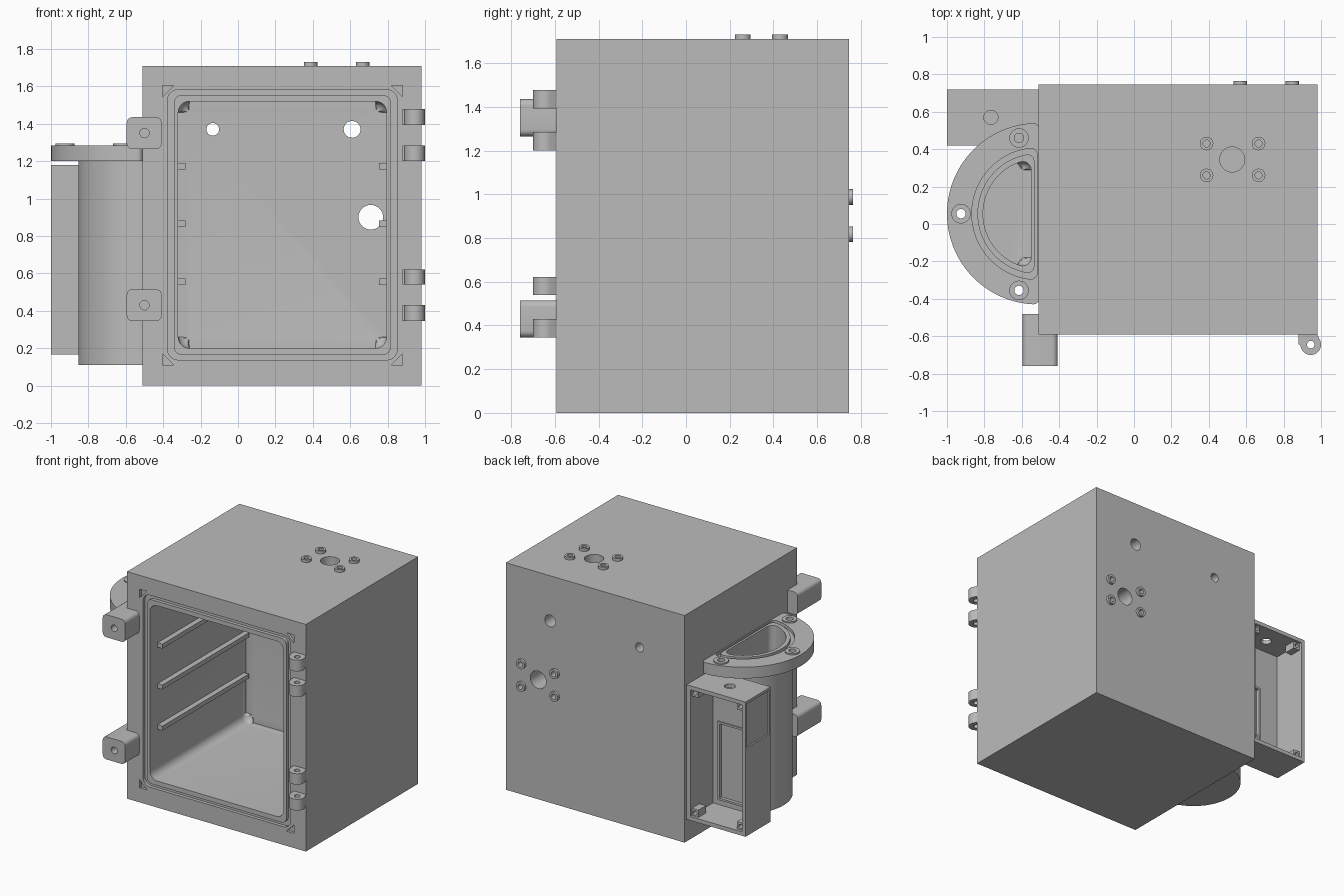
import bpy, bmesh
from math import sin, cos, pi, atan2, sqrt

if "Cube" in bpy.data.objects:
    bpy.data.objects.remove(bpy.data.objects["Cube"], do_unlink=True)

grey = bpy.data.materials.new("cast grey")
grey.use_nodes = True
grey.diffuse_color = (0.5, 0.5, 0.5, 1)
grey.node_tree.nodes["Principled BSDF"].inputs["Base Color"].default_value = (0.5, 0.5, 0.5, 1)


# ---- profiles
def arc(cx, cy, r, a0, a1, n):
    return [(cx + r * cos(a0 + (a1 - a0) * i / n), cy + r * sin(a0 + (a1 - a0) * i / n))
            for i in range(n + 1)]


def circle(cx, cy, r, n=32):
    return arc(cx, cy, r, 0, 2 * pi, n)[:-1]


def rect(x0, x1, y0, y1):
    return [(x0, y0), (x1, y0), (x1, y1), (x0, y1)]


def round_rect(x0, x1, y0, y1, r, n=6):
    pts = []
    for k, (cx, cy) in enumerate(rect(x0 + r, x1 - r, y0 + r, y1 - r)):
        pts += arc(cx, cy, r, pi + k * pi / 2, pi * 1.5 + k * pi / 2, n)
    return pts


DX, DY = -0.515, 0.055          # centre of the half-round chamber


def half_round(r, flat, f):
    """Arc closed by a flat at x = flat, with corner fillets f."""
    dx = flat - f - DX
    h = sqrt((r - f) ** 2 - dx * dx)
    a = atan2(h, dx)
    return (arc(flat - f, DY + h, f, 0, a, 6)
            + arc(DX, DY, r, a, 2 * pi - a, 48)[1:-1]
            + arc(flat - f, DY - h, f, -a, 0, 6))


# ---- solids
def place(p, t, axis):
    u, v = p
    return {"x": (t, u, v), "y": (u, t, v), "z": (u, v, t)}[axis]


def finish(name, bm):
    bmesh.ops.recalc_face_normals(bm, faces=bm.faces)
    me = bpy.data.meshes.new(name)
    bm.to_mesh(me)
    bm.free()
    me.materials.append(grey)
    ob = bpy.data.objects.new(name, me)
    bpy.context.collection.objects.link(ob)
    return ob


def prism(name, pts, axis, lo, hi, round_end=None, radius=0.05):
    bm = bmesh.new()
    a = [bm.verts.new(place(p, lo, axis)) for p in pts]
    b = [bm.verts.new(place(p, hi, axis)) for p in pts]
    caps = {"lo": bm.faces.new(a), "hi": bm.faces.new(b[::-1])}
    for i in range(len(pts)):
        j = (i + 1) % len(pts)
        bm.faces.new((a[i], b[i], b[j], a[j]))
    if round_end:
        bmesh.ops.bevel(bm, geom=list(caps[round_end].edges), offset=radius,
                        segments=5, profile=0.5, affect="EDGES")
    return finish(name, bm)


def ring(name, outer, inner, axis, lo, hi):
    bm = bmesh.new()
    loops = [[bm.verts.new(place(p, t, axis)) for p in pts]
             for pts, t in ((outer, lo), (outer, hi), (inner, hi), (inner, lo))]
    for k in range(4):
        a, b = loops[k], loops[(k + 1) % 4]
        for i in range(len(a)):
            j = (i + 1) % len(a)
            bm.faces.new((a[i], a[j], b[j], b[i]))
    return finish(name, bm)


def boolean(ob, tool, op="DIFFERENCE"):
    m = ob.modifiers.new("bool", "BOOLEAN")
    m.operation, m.solver, m.object = op, "EXACT", tool
    with bpy.context.temp_override(object=ob, active_object=ob, selected_objects=[ob]):
        bpy.ops.object.modifier_apply(modifier=m.name)
    bpy.data.objects.remove(tool, do_unlink=True)


def drill(ob, x, y, r, axis, lo, hi):
    boolean(ob, prism("cutter", circle(x, y, r), axis, lo, hi))


# ---- main cabinet with rounded cavity
FRONT, BACK, TOP = -0.592, 0.745, 1.71
body = prism("cabinet_body", rect(-0.51, 0.98, FRONT, BACK), "z", 0, TOP)
boolean(body, prism("cutter", round_rect(-0.32, 0.795, 0.2, 1.52, 0.06), "y", -0.8, 0.555, "hi"))

# seal groove and corner pockets around the opening
boolean(body, ring("cutter", round_rect(-0.378, 0.853, 0.137, 1.583, 0.06),
                   round_rect(-0.342, 0.817, 0.165, 1.553, 0.04), "y", -0.7, FRONT + 0.025))
for x, sx in ((-0.405, 1), (0.88, -1)):
    for z, sz in ((0.11, 1), (1.605, -1)):
        pocket = [(x, z), (x + 0.062 * sx, z), (x, z + 0.062 * sz)]
        boolean(body, prism("cutter", pocket, "y", -0.7, FRONT + 0.02))

# ports through the back wall and roof
for x, z, r in ((-0.135, 1.37, 0.034), (0.61, 1.37, 0.045), (0.71, 0.9, 0.066)):
    drill(body, x, z, r, "y", 0.4, 0.9)
drill(body, 0.525, 0.345, 0.067, "z", 1.4, 1.9)

# screw bosses around the large ports
for s in (-1, 1):
    for t in (-1, 1):
        for name, u, v, axis, base in (("roof_boss", 0.527, 0.345, "z", TOP),
                                       ("back_boss", 0.708, 0.902, "y", BACK)):
            c = (u + 0.139 * s, v + 0.085 * t)
            ring(name, circle(*c, 0.036), circle(*c, 0.019), axis, base - 0.01, base + 0.02)
            drill(body, *c, 0.019, axis, base - 0.06, base + 0.1)

# shelf rails on both side walls
for z in (0.555, 0.865, 1.173):
    for x0, x1 in ((-0.34, -0.28), (0.755, 0.815)):
        prism("shelf_rail", rect(x0, x1, z - 0.017, z + 0.017), "y", -0.5, 0.53)

# hinge knuckles
hinge = ([(0.88, -0.58), (0.88, -0.645)] + arc(0.945, -0.645, 0.055, pi, 2 * pi + 0.6, 20)
         + [(0.975, -0.58)])
for z0, z1 in ((0.345, 0.43), (0.54, 0.622), (1.2, 1.285), (1.393, 1.478)):
    knuckle = prism("hinge_knuckle", hinge, "z", z0, z1)
    drill(knuckle, 0.945, -0.645, 0.02, "z", 0, 2)

# latch blocks
for z in (0.43, 1.35):
    latch = prism("latch_block", round_rect(-0.595, -0.408, z - 0.085, z + 0.085, 0.03),
                  "y", -0.76, -0.48)
    drill(latch, -0.5, z, 0.025, "y", -0.9, -0.62)

# half-round side chamber with flange
chamber = prism("side_chamber", half_round(0.338, -0.508, 0.004), "z", 0.11, 1.22)
boolean(chamber, prism("flange", half_round(0.485, -0.508, 0.03), "z", 1.2, 1.285), "UNION")
boolean(chamber, prism("cutter", half_round(0.292, -0.55, 0.045), "z", 0.16, 1.5, "lo", 0.04))
boolean(chamber, ring("cutter", half_round(0.352, -0.517, 0.035),
                      half_round(0.322, -0.533, 0.035), "z", 1.262, 1.4))
for x, y in ((-0.925, DY), (-0.615, DY + 0.405), (-0.615, DY - 0.41)):
    drill(chamber, x, y, 0.025, "z", 1.1, 1.5)
    ring("flange_boss", circle(x, y, 0.052), circle(x, y, 0.025), "z", 1.28, 1.295)

# open electrical box
box = prism("electrical_box", rect(-1, -0.505, 0.42, 0.72), "z", 0.165, 1.18)
boolean(box, prism("cutter", rect(-0.97, -0.54, 0.195, 1.15), "y", 0.45, 0.9))
drill(box, -0.765, 0.57, 0.038, "z", 1.1, 1.3)
boolean(box, prism("cutter", rect(-0.79, -0.6, 0.25, 0.81), "y", 0.435, 0.5))
boolean(box, prism("cutter", rect(0.435, 0.705, 0.83, 1.16), "x", -1.1, -0.988))
ring("box_panel_frame", rect(-0.805, -0.585, 0.235, 0.825), rect(-0.79, -0.6, 0.25, 0.81),
     "y", 0.445, 0.46)

# screw posts in the box corners
for x0 in (-0.975, -0.595):
    for z0 in (0.19, 1.095):
        post = prism("box_post", rect(x0, x0 + 0.06, z0, z0 + 0.06), "y", 0.61, 0.7)
        drill(post, x0 + 0.03, z0 + 0.03, 0.016, "y", 0.64, 0.8)

# smooth the round surfaces, keep edges sharp
for ob in bpy.context.collection.objects:
    if ob.type == "MESH":
        with bpy.context.temp_override(object=ob, active_object=ob, selected_objects=[ob],
                                       selected_editable_objects=[ob]):
            bpy.ops.object.shade_smooth_by_angle(angle=pi / 6)
